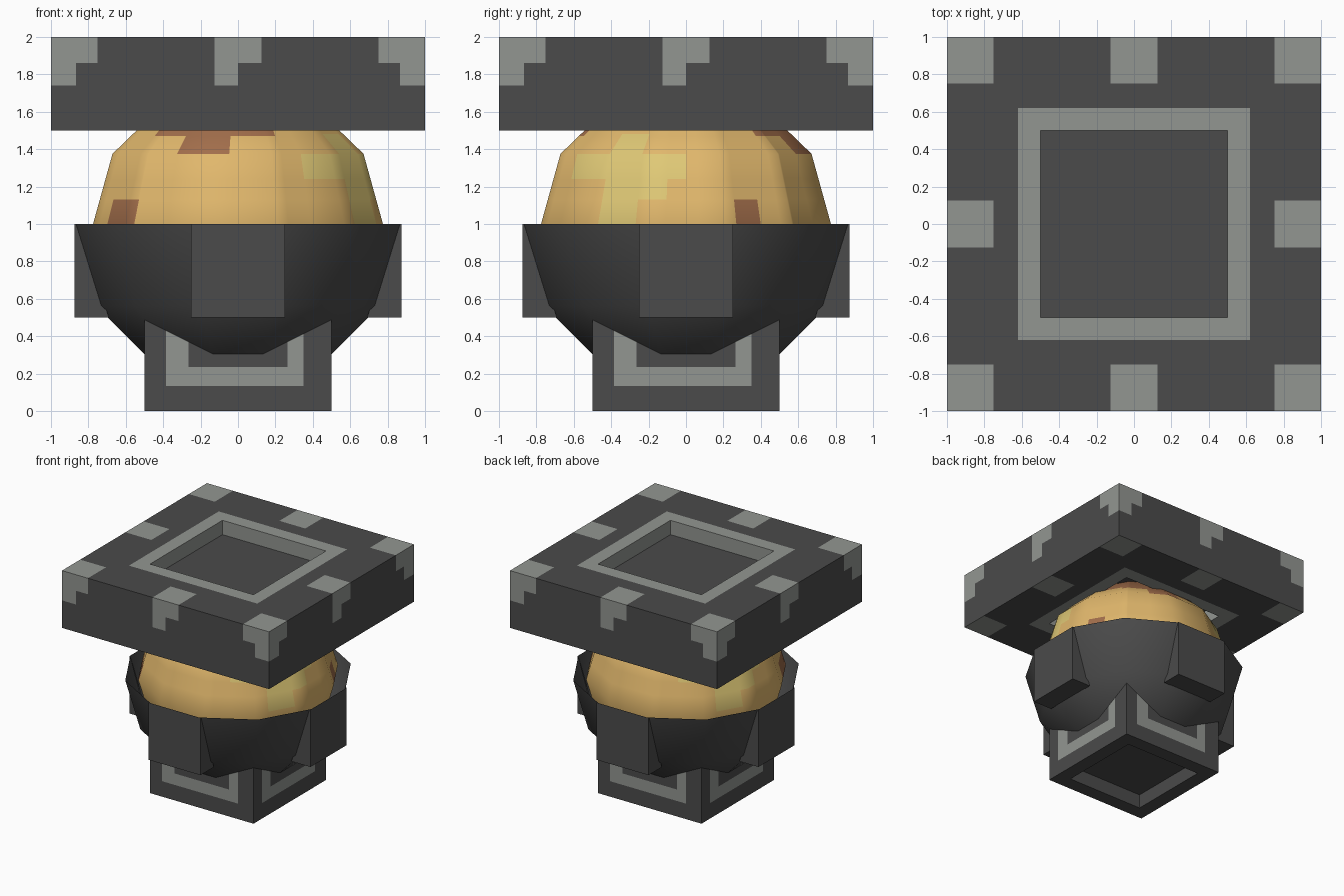
import bpy, bmesh, math
from mathutils import Matrix

cube = bpy.data.objects.get("Cube")
if cube:
    bpy.data.objects.remove(cube, do_unlink=True)


def material(name, rgb):
    m = bpy.data.materials.new(name)
    m.use_nodes = True
    m.diffuse_color = (*rgb, 1)
    m.node_tree.nodes["Principled BSDF"].inputs["Base Color"].default_value = (*rgb, 1)
    return m


DARK = material("dark stone", (0.07, 0.07, 0.07))
LIGHT = material("light stone", (0.29, 0.305, 0.285))
TAN = material("tan", (0.75, 0.475, 0.15))
BROWN = material("brown", (0.36, 0.155, 0.07))
YELLOW = material("pale yellow", (0.74, 0.58, 0.18))


def cut(bm, point, normal):
    bmesh.ops.bisect_plane(bm, geom=bm.verts[:] + bm.edges[:] + bm.faces[:],
                           plane_co=point, plane_no=normal, dist=1e-5)


def finish(name, bm, mats, rule=None, smooth=False):
    bm.normal_update()
    if rule:
        for f in bm.faces:
            f.material_index = rule(f.calc_center_median(), f.normal)
    mesh = bpy.data.meshes.new(name)
    bm.to_mesh(mesh)
    bm.free()
    for m in mats:
        mesh.materials.append(m)
    ob = bpy.data.objects.new(name, mesh)
    bpy.context.collection.objects.link(ob)
    if smooth:
        bpy.ops.object.select_all(action='DESELECT')
        ob.select_set(True)
        bpy.context.view_layer.objects.active = ob
        bpy.ops.object.shade_smooth_by_angle(angle=math.radians(35))


def box(size, centre):
    bm = bmesh.new()
    bmesh.ops.create_cube(bm, size=1, matrix=Matrix.Translation(centre) @ Matrix.Diagonal((*size, 1)))
    return bm


def stone_box(size, centre, cuts, heights):
    """Box cut along mirrored x and y lines and at the given heights."""
    bm = box(size, centre)
    for c in cuts:
        for s in (-c, c):
            cut(bm, (s, 0, 0), (1, 0, 0))
            cut(bm, (0, s, 0), (0, 1, 0))
    for z in heights:
        cut(bm, (0, 0, z), (0, 0, 1))
    return bm


def recess(bm, half, side, depth=0.125):
    """Sink the middle square of the top (side 1) or bottom (side -1)."""
    bm.normal_update()
    mid = []
    for f in bm.faces:
        c = f.calc_center_median()
        if f.normal.z * side > 0.9 and max(abs(c.x), abs(c.y)) < half:
            mid.append(f)
    new = bmesh.ops.extrude_face_region(bm, geom=mid)["geom"]
    bmesh.ops.translate(bm, vec=(0, 0, -side * depth),
                        verts=[v for v in new if isinstance(v, bmesh.types.BMVert)])
    # remove the lid left over the opening
    bmesh.ops.delete(bm, geom=[f for f in mid if f.is_valid], context='FACES')
    bmesh.ops.recalc_face_normals(bm, faces=bm.faces[:])


# Top slab with corner studs, edge studs and a bordered recess on both faces
def slab_rule(c, n):
    big, small = max(abs(c.x), abs(c.y)), min(abs(c.x), abs(c.y))
    if abs(n.z) > 0.5:
        stud = big > 0.75 and (small > 0.75 or small < 0.125)
        return int(stud or 0.5 < big < 0.62)
    if big < 0.6:
        return 1
    u = c.y * n.x - c.x * n.y
    if c.z > 1.86:
        return int(abs(u) > 0.75 or abs(u) < 0.125)
    return int(c.z > 1.74 and (abs(u) > 0.865 or -0.125 < u < 0))


bm = stone_box((2, 2, 0.5), (0, 0, 1.75), (0, 0.125, 0.5, 0.62, 0.75, 0.865), (1.74, 1.86))
recess(bm, 0.5, 1)
recess(bm, 0.5, -1)
finish("top_slab", bm, (DARK, LIGHT), slab_rule)


# Base block with a light band on each side and a sunken underside
def base_rule(c, n):
    if abs(n.z) > 0.5 or max(abs(c.x), abs(c.y)) < 0.4:
        return 0
    u = c.y * n.x - c.x * n.y
    band = -0.385 < u < 0.35 and c.z > 0.135
    return int(band and (abs(u) > 0.265 or c.z < 0.235))


bm = stone_box((1, 1, 0.5), (0, 0, 0.25), (0.265, 0.35, 0.375, 0.385), (0.135, 0.235))
recess(bm, 0.375, -1)
finish("base_block", bm, (DARK, LIGHT), base_rule)


def round_body(radius, height):
    """Twelve sided ball with flat sides to the front, centred at z = 1."""
    bm = bmesh.new()
    r = radius / math.cos(math.radians(15))
    bmesh.ops.create_uvsphere(bm, u_segments=12, v_segments=6, radius=1,
                              matrix=Matrix.Translation((0, 0, 1)) @ Matrix.Diagonal((r, r, height, 1))
                              @ Matrix.Rotation(math.radians(15), 4, 'Z'))
    return bm


# Bowl: open lower half
bm = round_body(0.875, 0.875)
bmesh.ops.delete(bm, geom=[v for v in bm.verts if v.co.z > 1.01], context='VERTS')
finish("bowl", bm, (DARK,), smooth=True)

# Four blocks around the bowl, open at the top where the bowl's rim meets them
for name, x, y in (("front", 0, -1), ("back", 0, 1), ("left", 1, 0), ("right", -1, 0)):
    bm = box((0.5, 0.5, 0.5), (x * 0.625, y * 0.625, 0.75))
    bmesh.ops.delete(bm, geom=[f for f in bm.faces if f.normal.z > 0.9], context='FACES')
    # keep only the part outside the ball
    bmesh.ops.bisect_plane(bm, geom=bm.verts[:] + bm.edges[:] + bm.faces[:], clear_inner=True,
                           plane_co=(x * 0.69, y * 0.69, 0.5), plane_no=(x, y, -0.35))
    finish(name + "_bracket", bm, (DARK,))

# Ball patches: colour index, repeat angle, start and end angle, low and high z
PATCHES = (
    (2, 180, 120, 180, 1.24, 1.375),
    (2, 180, 143, 160, 1.0, 1.48),
    (2, 180, 160, 172, 1.13, 1.24),
    (1, 360, 20, 31, 1.0, 1.13),
    (1, 360, 206, 226, 1.0, 1.13),
    (1, 180, 40, 110, 1.47, 1.65),
    (1, 180, 5, 40, 1.5, 1.65),
    (1, 180, 61, 86, 1.375, 1.5),
)


def ball_rule(c, n):
    a = math.degrees(math.atan2(c.y, c.x)) % 360
    for index, turn, a0, a1, z0, z1 in PATCHES:
        if a0 < a % turn < a1 and z0 < c.z < z1:
            return index
    return 0


bm = round_body(0.775, 0.75)
for angle in sorted({a % 180 for p in PATCHES for a in p[2:4]}):
    t = math.radians(angle)
    cut(bm, (0, 0, 1), (-math.sin(t), math.cos(t), 0))
for z in (1.13, 1.24, 1.47, 1.48, 1.5):
    cut(bm, (0, 0, z), (0, 0, 1))
finish("ball", bm, (TAN, BROWN, YELLOW), ball_rule, smooth=True)
